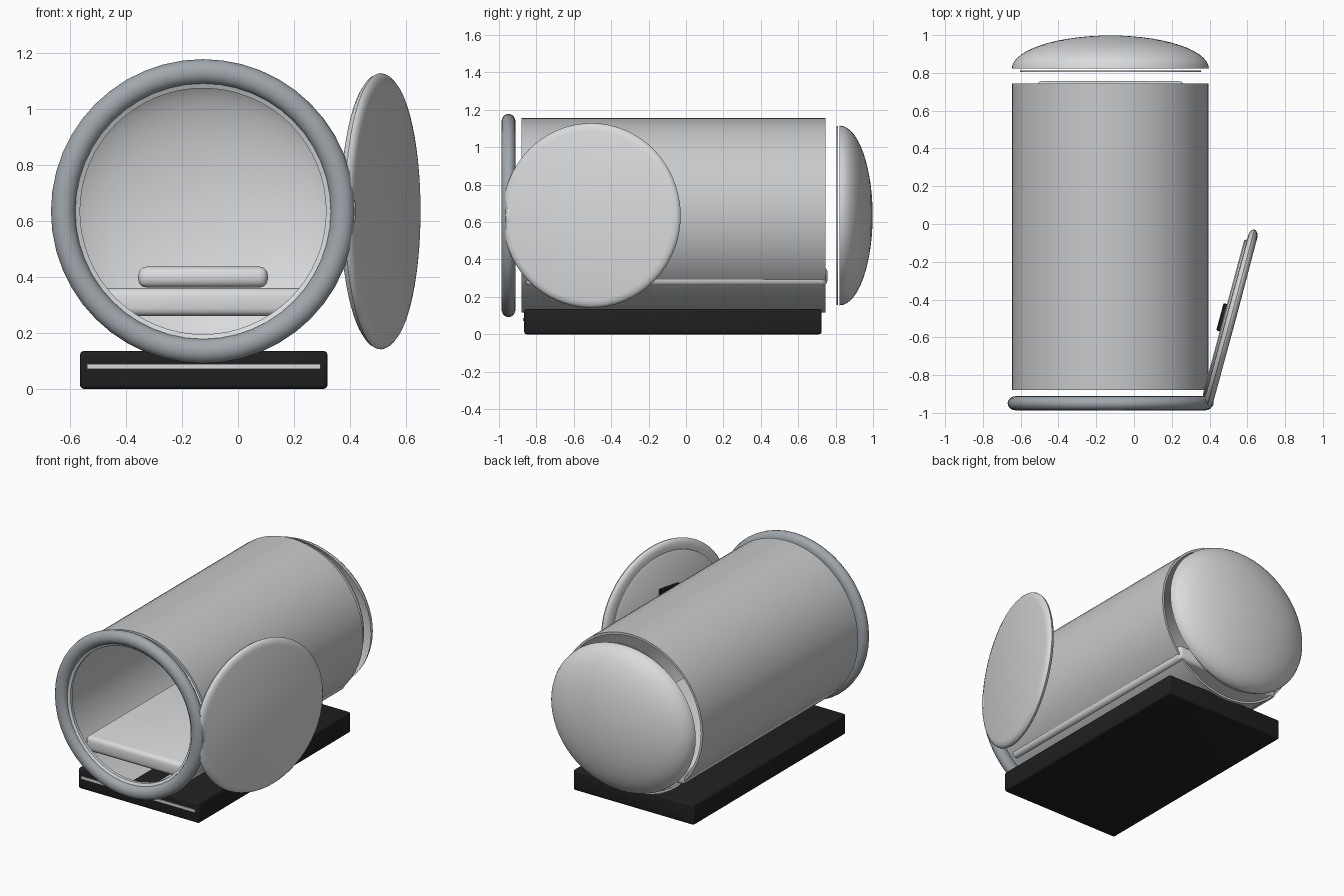
import bpy, bmesh, math
from mathutils import Matrix, Vector

if "Cube" in bpy.data.objects:
    bpy.data.objects.remove(bpy.data.objects["Cube"])

CX, CZ = -0.125, 0.635          # axis of the capsule
TAU = 2 * math.pi


def material(name, rgb):
    m = bpy.data.materials.new(name)
    m.diffuse_color = (*rgb, 1)
    m.use_nodes = True
    m.node_tree.nodes["Principled BSDF"].inputs["Base Color"].default_value = m.diffuse_color
    return m


SHELL = material("shell_grey", (0.58, 0.59, 0.60))
PALE = material("pale_grey", (0.70, 0.71, 0.72))
STEEL = material("steel_blue_grey", (0.36, 0.39, 0.42))
BLACK = material("black", (0.014, 0.014, 0.014))


def finish(name, bm, mat, matrix, angle=35):
    bmesh.ops.recalc_face_normals(bm, faces=bm.faces)
    me = bpy.data.meshes.new(name)
    bm.to_mesh(me)
    bm.free()
    me.materials.append(mat)
    ob = bpy.data.objects.new(name, me)
    bpy.context.collection.objects.link(ob)
    ob.matrix_world = matrix
    bpy.ops.object.select_all(action='DESELECT')
    ob.select_set(True)
    bpy.context.view_layer.objects.active = ob
    bpy.ops.object.shade_smooth_by_angle(angle=math.radians(angle))
    return ob


def lathe(name, profile, mat, closed=False, n=64, matrix=None):
    """Revolve (radius, y) points around the y axis."""
    bm = bmesh.new()
    vs = [bm.verts.new((r, y, 0)) for r, y in profile]
    pairs = list(zip(vs, vs[1:])) + ([(vs[-1], vs[0])] if closed else [])
    edges = [bm.edges.new(p) for p in pairs]
    bmesh.ops.spin(bm, geom=vs + edges, cent=(0, 0, 0), axis=(0, 1, 0),
                   angle=TAU, steps=n, use_duplicate=False)
    bmesh.ops.remove_doubles(bm, verts=bm.verts, dist=1e-5)
    return finish(name, bm, mat, matrix or Matrix.Translation((CX, 0, CZ)))


def box(name, lo, hi, mat, bevel=0.0, segments=3, matrix=None):
    bm = bmesh.new()
    bmesh.ops.create_cube(bm, size=1)
    lo, hi = Vector(lo), Vector(hi)
    for v in bm.verts:
        v.co = [(lo[i] + hi[i]) / 2 + v.co[i] * (hi[i] - lo[i]) for i in range(3)]
    if bevel:
        bmesh.ops.bevel(bm, geom=bm.edges[:], offset=bevel, segments=segments,
                        profile=0.5, affect='EDGES')
    return finish(name, bm, mat, matrix or Matrix.Identity(4))


# Main tube, thin walled and open at both ends
lathe("tube_shell", [(0.52, -0.88), (0.52, 0.745), (0.505, 0.745), (0.505, -0.88)],
      SHELL, closed=True)

# Rounded front ring with a thin inner seal
ring = [(0.50 + 0.044 * math.cos(TAU * i / 16), -0.949 + 0.038 * math.sin(TAU * i / 16))
        for i in range(16)]
lathe("front_ring", ring, STEEL, closed=True, n=48)
lathe("front_seal", [(0.46, -0.955), (0.44, -0.945), (0.44, -0.925), (0.46, -0.915)],
      PALE, closed=True)

# Domed rear cap, slightly flattened in height, and its thin lip
dome = [(0.522 * math.cos(math.pi / 2 * i / 14), 0.822 + 0.176 * math.sin(math.pi / 2 * i / 14))
        for i in range(15)]
flat = Matrix.Translation((CX, 0, CZ)) @ Matrix.Diagonal((1, 1, 0.92, 1))
lathe("rear_cap", dome, PALE, matrix=flat)
lathe("rear_lip", [(0.479, 0.805), (0.479, 0.812), (0.45, 0.812), (0.45, 0.805)],
      PALE, closed=True)

# Bed platform and pillow
box("bed", (-0.515, -0.865, 0.26), (0.265, 0.757, 0.36), PALE, 0.028)
box("pillow", (-0.357, 0.42, 0.362), (0.107, 0.68, 0.437), PALE, 0.03)

# Base slab with a pale front strip
box("base", (-0.565, -0.865, 0), (0.32, 0.725, 0.135), BLACK, 0.013)
box("base_strip", (-0.54, -0.872, 0.07), (0.295, -0.86, 0.088), PALE)

# Open door: local -y is the outside face
door = Matrix.Translation((0.537, -0.513, CZ)) @ Matrix.Rotation(math.radians(75), 4, 'Z')
lathe("door", [(0, 0), (0.455, 0.002), (0.478, 0.008), (0.49, 0.018), (0.494, 0.028),
               (0.488, 0.04), (0.475, 0.049), (0.45, 0.052), (0, 0.052)], PALE, matrix=door)
lathe("door_inner_panel", [(0, 0.066), (0.42, 0.066), (0.43, 0.06), (0.43, 0.05)],
      PALE, matrix=door)
box("door_handle", (-0.075, 0.06, 0.155), (0.075, 0.085, 0.21), BLACK, 0.005, 1, door)

# Hinge joining ring and door
box("hinge", (0.35, -0.965, 0.595), (0.42, -0.925, 0.675), PALE, 0.008, 2)
